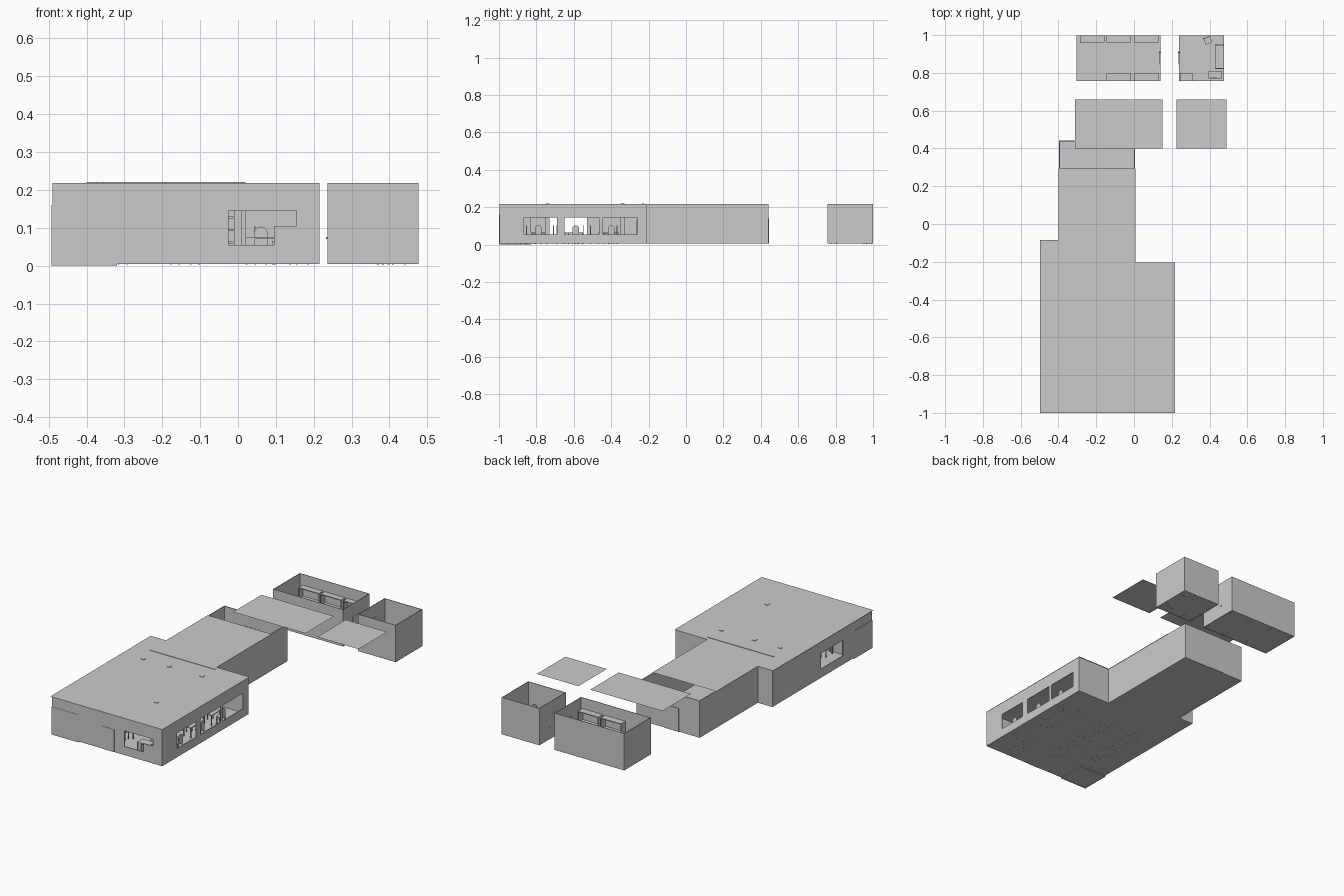
import bpy, bmesh, math
from mathutils import Matrix, Vector

if "Cube" in bpy.data.objects:
    bpy.data.objects.remove(bpy.data.objects["Cube"])

FLOOR, TOP = 0.005, 0.218


def obj_from_bm(name, bm):
    me = bpy.data.meshes.new(name)
    bm.to_mesh(me)
    bm.free()
    ob = bpy.data.objects.new(name, me)
    bpy.context.collection.objects.link(ob)
    return ob


def add_box(bm, x0, x1, y0, y1, z0, z1):
    m = Matrix.Translation(((x0 + x1) / 2, (y0 + y1) / 2, (z0 + z1) / 2)) @ \
        Matrix.Diagonal((x1 - x0, y1 - y0, z1 - z0, 1))
    return bmesh.ops.create_cube(bm, size=1, matrix=m)["verts"]


def boxes(name, items, pos=(0, 0, 0), turn=0):
    bm = bmesh.new()
    for b in items:
        add_box(bm, *b)
    ob = obj_from_bm(name, bm)
    ob.location = pos
    ob.rotation_euler.z = math.radians(turn)
    return ob


def sheet(name, pts, z):
    bm = bmesh.new()
    bm.faces.new([bm.verts.new((x, y, z)) for x, y in pts])
    return obj_from_bm(name, bm)


def rect(x0, x1, y0, y1):
    return [(x0, y0), (x1, y0), (x1, y1), (x0, y1)]


def walls(name, pts, cuts=(), t=0.004):
    """Closed ring of thin walls following a counter-clockwise outline."""
    bm = bmesh.new()
    lo = [bm.verts.new((x, y, FLOOR)) for x, y in pts]
    hi = [bm.verts.new((x, y, TOP)) for x, y in pts]
    n = len(pts)
    for i in range(n):
        j = (i + 1) % n
        bm.faces.new((lo[i], lo[j], hi[j], hi[i]))
    ob = obj_from_bm(name, bm)
    sol = ob.modifiers.new("thickness", "SOLIDIFY")
    sol.thickness, sol.offset, sol.use_even_offset = t, -1, True
    helpers = []
    for c in cuts:
        h = boxes("window_cutter", [c])
        h.hide_render = True
        mod = ob.modifiers.new("window", "BOOLEAN")
        mod.object, mod.operation, mod.solver = h, "DIFFERENCE", "EXACT"
        helpers.append(h)
    if helpers:
        dg = bpy.context.evaluated_depsgraph_get()
        me = bpy.data.meshes.new_from_object(ob.evaluated_get(dg))
        ob.modifiers.clear()
        ob.data = me
        for h in helpers:
            bpy.data.objects.remove(h)
    return ob


def chair(pos, turn=0):
    """Four legs, a seat and a round-topped back at local -y."""
    bm = bmesh.new()
    s = 0.018
    for sx in (-1, 1):
        for sy in (-1, 1):
            x, y = sx * 0.015, sy * 0.015
            add_box(bm, x - .002, x + .002, y - .002, y + .002, -0.002, 0.045)
    add_box(bm, -s, s, -s, s, 0.043, 0.049)
    arc = [(s * math.cos(a), 0.08 + s * math.sin(a))
           for a in [math.pi * i / 10 for i in range(11)]]
    prof = [(-s, 0.049), (s, 0.049)] + arc
    f = bm.faces.new([bm.verts.new((x, -s, z)) for x, z in prof])
    r = bmesh.ops.extrude_face_region(bm, geom=[f])
    bmesh.ops.translate(bm, vec=(0, 0.004, 0),
                        verts=[v for v in r["geom"] if isinstance(v, bmesh.types.BMVert)])
    bmesh.ops.recalc_face_normals(bm, faces=bm.faces)
    ob = obj_from_bm("chair", bm)
    ob.location = (pos[0], pos[1], FLOOR)
    ob.rotation_euler.z = math.radians(turn)


def table(name, x0, x1, y0, y1, h=0.065):
    parts = [(x0, x1, y0, y1, h - .005, h)]
    for x in (x0, x1 - .005):
        for y in (y0, y1 - .005):
            parts.append((x, x + .005, y, y + .005, 0.003, h - .005))
    boxes(name, parts)


def shelf(name, x0, x1, y0, y1, h, levels=2):
    """Open cabinet: two sides and evenly spaced boards."""
    parts = [(x0, x0 + .004, y0, y1, FLOOR, h), (x1 - .004, x1, y0, y1, FLOOR, h)]
    for i in range(levels + 1):
        z = FLOOR + 0.02 + (h - FLOOR - 0.025) * i / levels
        parts.append((x0, x1, y0, y1, z, z + .005))
    boxes(name, parts)


# main building: stepped outline, windows on right, left and front
outline = [(-.49, -.998), (.215, -.998), (.215, -.21), (.005, -.21),
           (.005, .442), (-.397, .442), (-.397, -.088), (-.49, -.088)]
wz = (0.055, 0.145)
cuts = [(.2, .23, a, b, *wz) for a, b in ((-.865, -.69), (-.65, -.465), (-.445, -.26))]
cuts += [(-.51, -.47, -.73, -.53, *wz),
         (-.025, .095, -1.02, -.98, *wz), (.09, .155, -1.02, -.98, .105, .145)]
walls("main_walls", outline, cuts)
sheet("main_floor", outline, FLOOR)
sheet("main_roof", [(-.498, -1), (.217, -1), (.217, -.205), (.008, -.205),
                    (.008, .295), (-.4, .295), (-.4, -.085), (-.498, -.085)], TOP)
boxes("dividing_wall", [(-.4, .02, -.235, -.225, FLOOR, .2205)])

# entrance lobby in the front left corner
boxes("lobby_walls", [(-.324, -.32, -.999, -.83, 0, .16), (-.492, -.32, -.834, -.83, 0, .16),
                      (-.492, -.32, -.9995, -.995, 0, .16), (-.492, -.488, -.9995, -.83, 0, .16)])
sheet("lobby_floor", rect(-.492, -.32, -.9995, -.83), 0.001)
sheet("lobby_ceiling", rect(-.492, -.32, -.9995, -.83), 0.16)

# doors as thin panels
boxes("front_door", [(-.17, -.09, -1, -.993, FLOOR, .135)])
boxes("back_door", [(-.265, -.17, .437, .445, FLOOR, .14)])

# columns that just break the roof
for x, y in ((-.365, -.34), (-.2, -.34), (.01, -.34), (0, -.74)):
    boxes("column", [(x - .01, x + .01, y - .01, y + .01, FLOOR, .2205)])

# hall furniture: window seats, then tables with chairs
for y in (-.79, -.59, -.4):
    chair((.17, y), 90)
    table("window_table", .09, .14, y - .04, y + .04)
    chair((.06, y), -90)
for x in (-.33, -.14):
    for y in (-.78, -.62, -.44):
        table("hall_table", x - .04, x + .04, y - .03, y + .03)
        chair((x, y - .055), 0)
        chair((x, y + .055), 180)
table("front_counter", .02, .1, -.95, -.90, .075)
boxes("counter_drawers", [(.022, .045, -.948, -.905, FLOOR, .07)])
chair((.06, -.87), 180)
shelf("hall_shelf", -.1, 0, -.265, -.237, .13, 3)

# two open-topped rooms behind, each with a loose lid
rooms = (("large_room", -.305, .14), ("small_room", .237, .477))
for name, x0, x1 in rooms:
    r = rect(x0, x1, .757, .999)
    walls(name + "_walls", r, t=.003)
    sheet(name + "_floor", r, FLOOR + .001)
sheet("large_room_lid", rect(-.312, .15, .4, .66), TOP + .002)
sheet("small_room_lid", rect(.225, .49, .4, .66), TOP + .002)

# facing room doors with handles
for name, x in (("large_room_door", .138), ("small_room_door", .239)):
    boxes(name, [(x - .003, x + .003, .845, .915, FLOOR, .145),
                 (x - .006, x + .006, .905, .911, .07, .076)])

# large room cabinets
for x in (-.285, -.145, 0):
    shelf("back_cabinet", x, x + .13, .96, .996, .155)
for x in (-.145, 0):
    shelf("front_cabinet", x, x + .13, .76, .8, .155)

# small room furniture
shelf("small_cabinet", .243, .31, .76, .8, .1)
boxes("side_bed", [(.428, .474, .82, .95, .02, .05), (.428, .474, .82, .825, FLOOR, .07),
                   (.428, .474, .945, .95, FLOOR, .07)])
boxes("night_stand", [(.395, .465, .77, .81, FLOOR, .06)])
chair((.425, .79), 0)
chair((.39, .972), 205)
